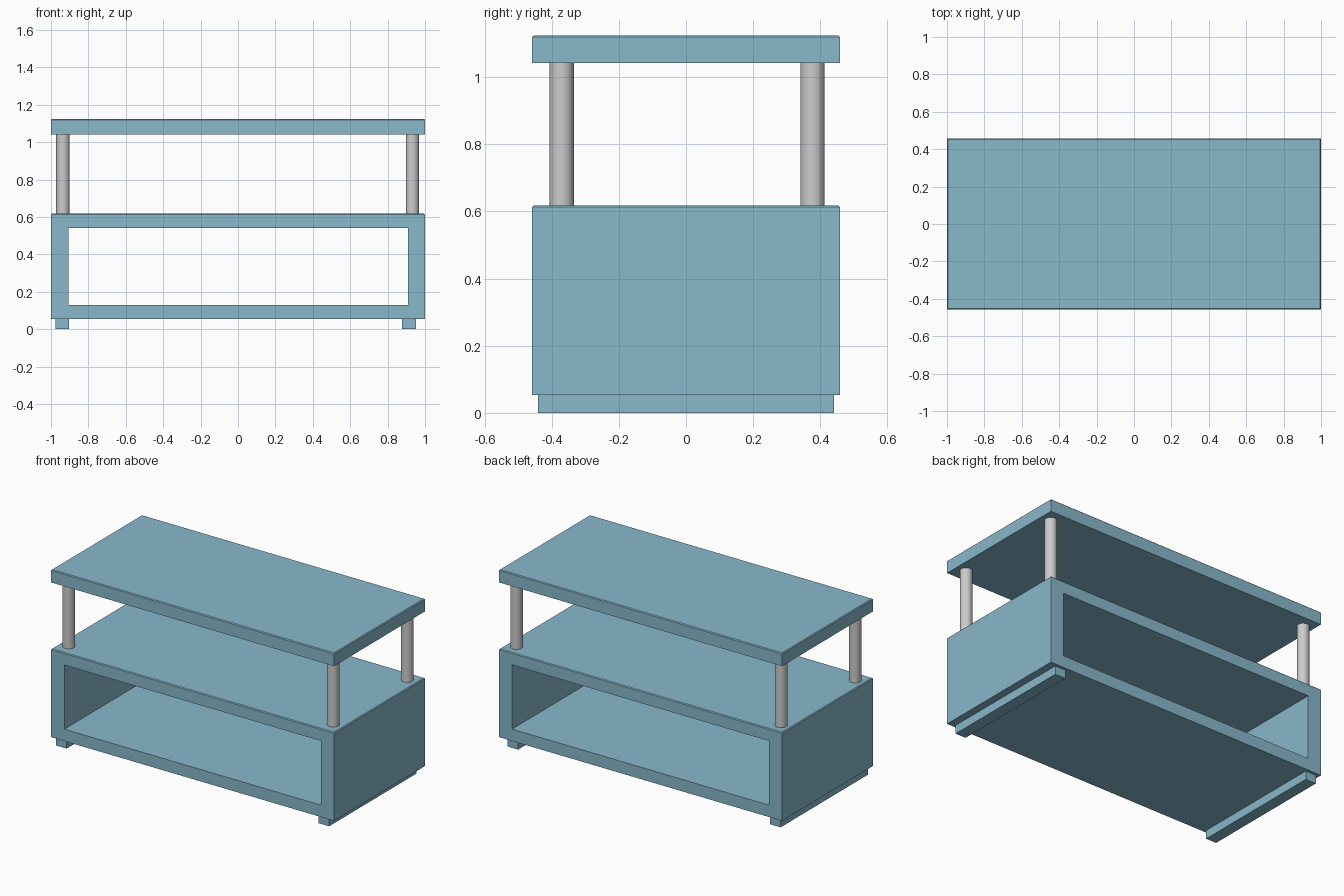
import bpy, bmesh
from mathutils import Vector

if "Cube" in bpy.data.objects:
    bpy.data.objects.remove(bpy.data.objects["Cube"])

blue = bpy.data.materials.new("blue_panel")
blue.diffuse_color = (0.25, 0.48, 0.60, 1)
blue.use_nodes = True
blue.node_tree.nodes["Principled BSDF"].inputs["Base Color"].default_value = blue.diffuse_color


def box(name, lo, hi, top_bevel=0.0):
    """Box between two corners, optionally with a fine chamfer round the top."""
    lo, hi = Vector(lo), Vector(hi)
    bm = bmesh.new()
    bmesh.ops.create_cube(bm, size=1)
    bmesh.ops.scale(bm, vec=hi - lo, verts=bm.verts)
    bmesh.ops.translate(bm, vec=(lo + hi) / 2, verts=bm.verts)
    if top_bevel:
        edges = [e for e in bm.edges if all(v.co.z > hi.z - 1e-4 for v in e.verts)]
        bmesh.ops.bevel(bm, geom=edges, offset=top_bevel, segments=1, affect='EDGES')
    mesh = bpy.data.meshes.new(name)
    bm.to_mesh(mesh)
    bm.free()
    mesh.materials.append(blue)
    obj = bpy.data.objects.new(name, mesh)
    bpy.context.collection.objects.link(obj)
    return obj


# Lower cabinet, open from front to back
cabinet = box("cabinet", (-1, -0.458, 0.054), (1, 0.458, 0.618), 0.005)
cutter = box("opening_cutter", (-0.906, -0.6, 0.13), (0.908, 0.6, 0.54))
cutter.hide_render = True
mod = cabinet.modifiers.new("opening", 'BOOLEAN')
mod.operation = 'DIFFERENCE'
mod.solver = 'EXACT'
mod.object = cutter
bpy.context.view_layer.objects.active = cabinet
bpy.ops.object.modifier_apply(modifier=mod.name)
bpy.data.objects.remove(cutter)

# Raised top shelf
box("top_shelf", (-1, -0.458, 1.042), (1, 0.458, 1.124), 0.005)

# Foot rails
for side, x in (("left", -0.94), ("right", 0.915)):
    box(f"{side}_foot_rail", (x - 0.037, -0.44, 0), (x + 0.037, 0.44, 0.054))

# Round posts between cabinet and shelf
for side, x in (("left", -0.936), ("right", 0.933)):
    for end, y in (("front", -0.37), ("back", 0.377)):
        bpy.ops.mesh.primitive_cylinder_add(vertices=32, radius=0.036, depth=0.424,
                                            location=(x, y, 0.83))
        bpy.context.object.name = f"{end}_{side}_post"
        bpy.ops.object.shade_smooth_by_angle()
